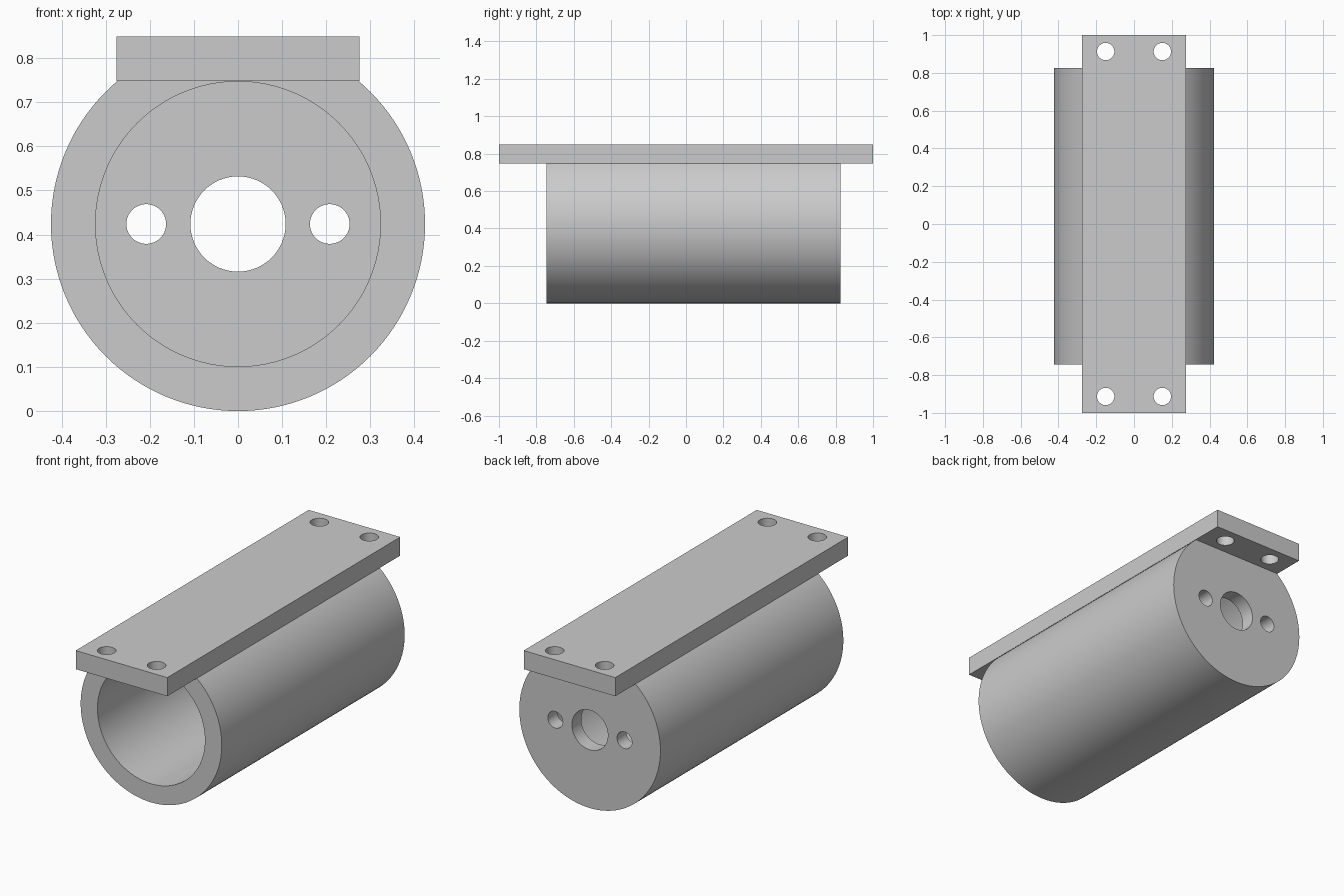
import bpy
import math

cube = bpy.data.objects.get("Cube")
if cube:
    bpy.data.objects.remove(cube, do_unlink=True)

RADIUS, BORE = 0.424, 0.323
FRONT, BACK, CAP = -0.745, 0.825, 0.08
PLATE_BOTTOM, PLATE_TOP = 0.748, 0.849

grey = bpy.data.materials.new("plain grey")
grey.use_nodes = True
colour = (0.6, 0.6, 0.6, 1)
grey.diffuse_color = colour
grey.node_tree.nodes["Principled BSDF"].inputs["Base Color"].default_value = colour


def cylinder(name, radius, length, location, along_y=True, sides=128):
    turn = (math.pi / 2, 0, 0) if along_y else (0, 0, 0)
    bpy.ops.mesh.primitive_cylinder_add(vertices=sides, radius=radius, depth=length,
                                        location=location, rotation=turn)
    obj = bpy.context.object
    obj.name = name
    obj.data.materials.append(grey)
    return obj


def combine(target, other, operation):
    """Apply a boolean to the target and drop the helper."""
    mod = target.modifiers.new(operation.lower(), 'BOOLEAN')
    mod.operation = operation
    mod.solver = 'EXACT'
    mod.object = other
    bpy.ops.object.select_all(action='DESELECT')
    target.select_set(True)
    bpy.context.view_layer.objects.active = target
    bpy.ops.object.modifier_apply(modifier=mod.name)
    bpy.data.objects.remove(other, do_unlink=True)


# Round housing
housing = cylinder("housing_with_mounting_plate", RADIUS, BACK - FRONT,
                   (0, (FRONT + BACK) / 2, RADIUS))

# Mounting plate along the top
bpy.ops.mesh.primitive_cube_add(size=1, location=(0, 0, (PLATE_BOTTOM + PLATE_TOP) / 2))
plate = bpy.context.object
plate.scale = (0.55, 2, PLATE_TOP - PLATE_BOTTOM)
plate.data.materials.append(grey)
combine(housing, plate, 'UNION')

# Blind bore, open at the front and closed by the back cap
bore_start, bore_end = FRONT - 0.1, BACK - CAP
bore = cylinder("bore_cutter", BORE, bore_end - bore_start,
                (0, (bore_start + bore_end) / 2, RADIUS))
combine(housing, bore, 'DIFFERENCE')

# Shaft hole and two screw holes through the back cap
for x, radius in ((0, 0.108), (-0.208, 0.045), (0.208, 0.045)):
    hole = cylinder("cap_hole_cutter", radius, CAP * 3, (x, BACK - CAP / 2, RADIUS), sides=64)
    combine(housing, hole, 'DIFFERENCE')

# Four screw holes through the plate
for x in (-0.15, 0.15):
    for y in (-0.913, 0.913):
        hole = cylinder("plate_hole_cutter", 0.046, 0.3, (x, y, PLATE_TOP - 0.05), False, 64)
        combine(housing, hole, 'DIFFERENCE')

housing.data.materials.clear()
housing.data.materials.append(grey)
for face in housing.data.polygons:
    face.material_index = 0
bpy.ops.object.shade_smooth_by_angle(angle=math.radians(25))
